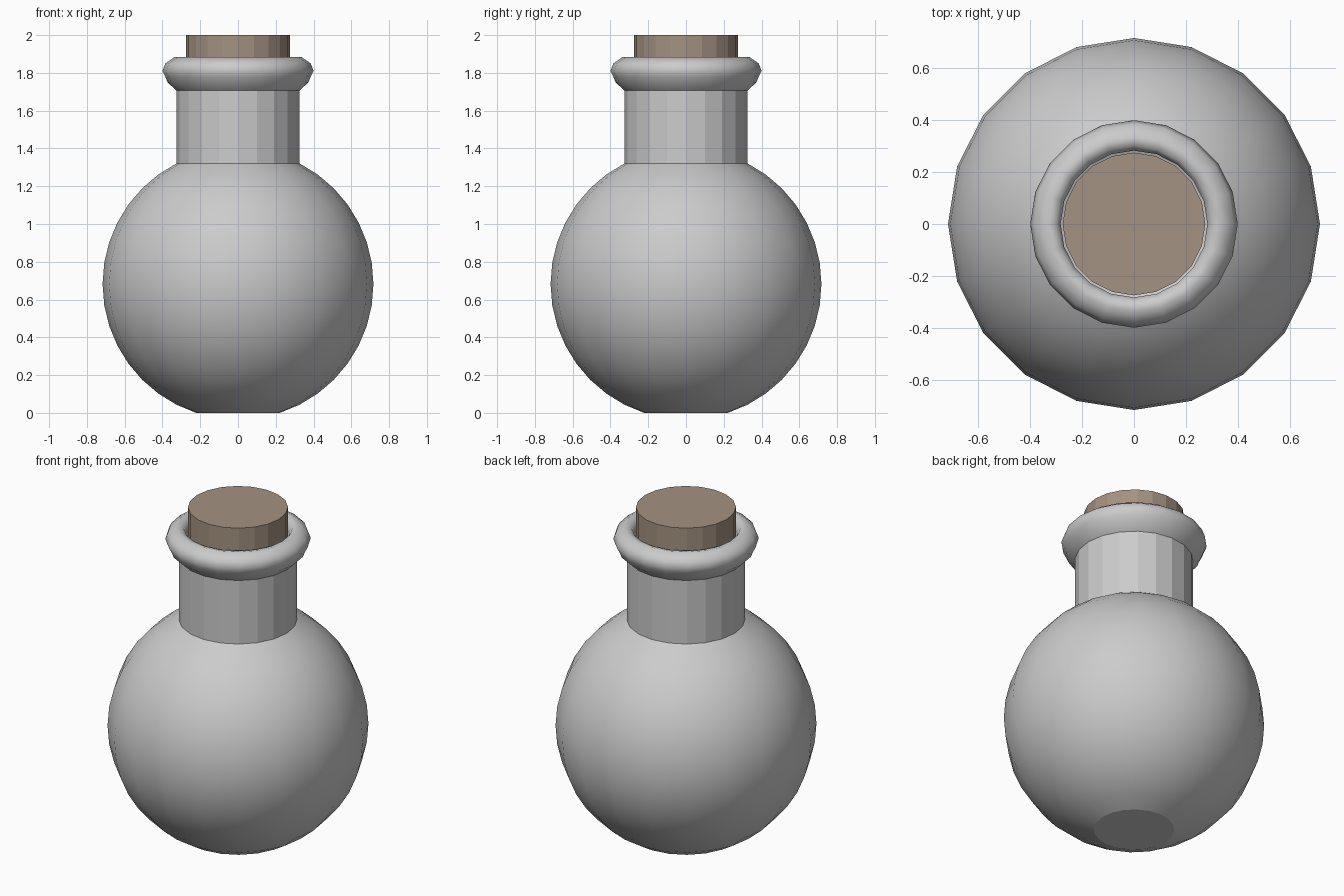
import bpy, bmesh, math

cube = bpy.data.objects.get("Cube")
if cube:
    bpy.data.objects.remove(cube, do_unlink=True)

SIDES = 20


def material(name, rgb):
    mat = bpy.data.materials.new(name)
    mat.use_nodes = True
    mat.diffuse_color = (*rgb, 1)
    mat.node_tree.nodes["Principled BSDF"].inputs["Base Color"].default_value = (*rgb, 1)
    return mat


def lathe(name, profile, mat, smooth=False, cap_bottom=False, cap_top=False):
    """Turn a bottom-to-top (radius, height) profile around the z axis."""
    bm = bmesh.new()
    rings = []
    for r, z in profile:
        angles = [math.tau * i / SIDES for i in range(SIDES)]
        rings.append([bm.verts.new((r * math.cos(a), r * math.sin(a), z)) for a in angles])
    for low, high in zip(rings, rings[1:]):
        for i in range(SIDES):
            j = (i + 1) % SIDES
            face = bm.faces.new((low[i], low[j], high[j], high[i]))
            face.smooth = smooth
    if cap_bottom:
        bm.faces.new(rings[0][::-1])
    if cap_top:
        bm.faces.new(rings[-1])
    mesh = bpy.data.meshes.new(name)
    bm.to_mesh(mesh)
    bm.free()
    mesh.materials.append(mat)
    obj = bpy.data.objects.new(name, mesh)
    bpy.context.collection.objects.link(obj)
    return obj


glass = material("pale grey glass", (0.6, 0.6, 0.6))
cork = material("brown cork", (0.37, 0.29, 0.22))

# Round body: a sphere cut flat below and open where the neck starts
RADIUS, CENTRE = 0.717, 0.682
body_profile = []
for step in range(2, 18):
    a = math.radians(9 * step)
    body_profile.append((RADIUS * math.sin(a), CENTRE - RADIUS * math.cos(a)))
body = lathe("body", body_profile, glass, smooth=True, cap_bottom=True)
body.data.polygons[-1].use_smooth = False

# Straight faceted neck
neck_radius, neck_base = body_profile[-1]
lathe("neck", [(neck_radius, neck_base), (neck_radius, 1.71)], glass)

# Rolled lip, turning over into the mouth
lip_profile = [(neck_radius, 1.706), (0.373, 1.75), (0.385, 1.78), (0.4, 1.81),
               (0.385, 1.85), (0.336, 1.884), (0.3, 1.875), (0.283, 1.84), (0.283, 1.6)]
lathe("lip", lip_profile, glass, smooth=True)

# Stopper
lathe("stopper", [(0.275, 1.6), (0.275, 2.0)], cork, cap_bottom=True, cap_top=True)
